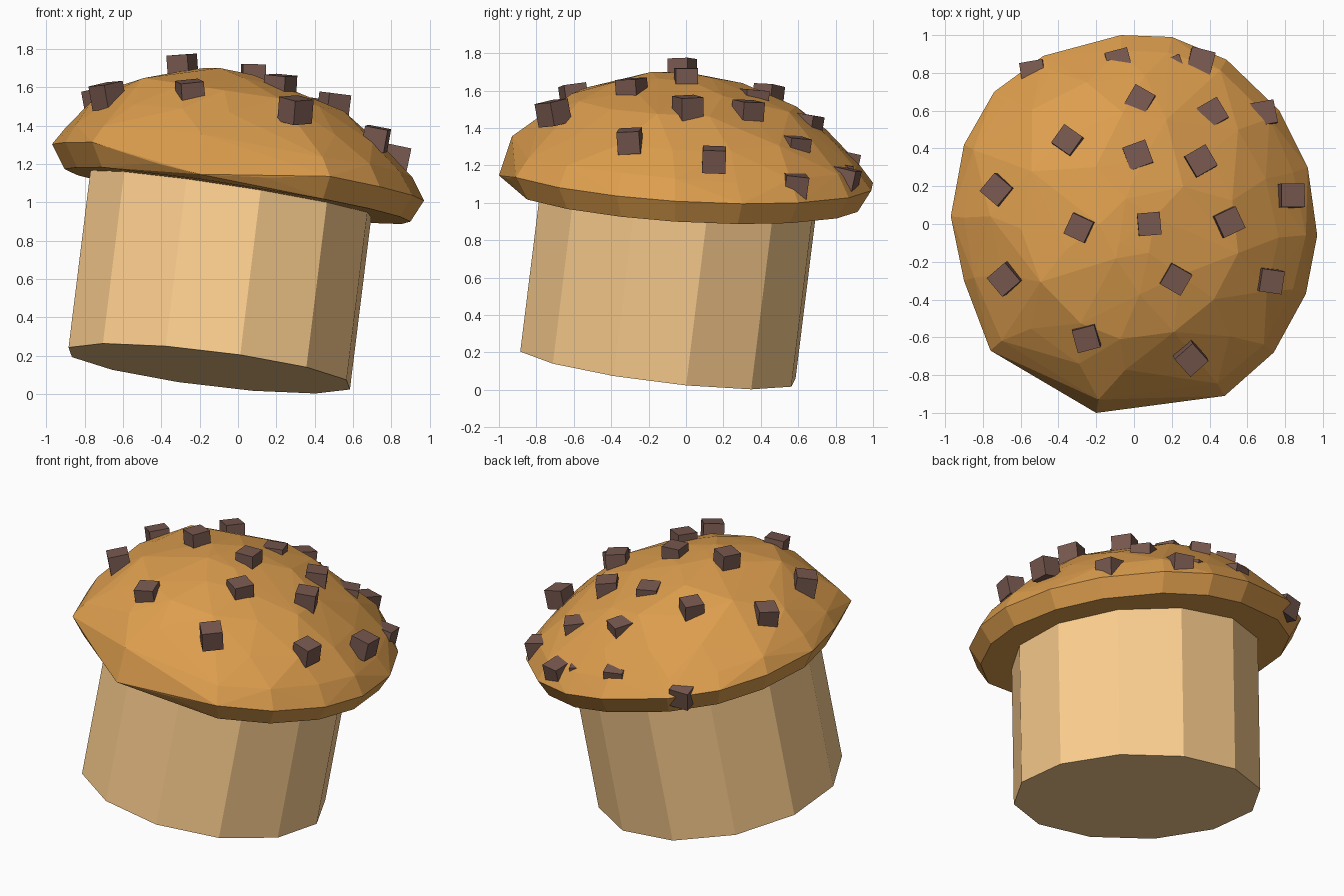
import bpy, bmesh, math, random
from mathutils import Vector, Euler, Matrix

if "Cube" in bpy.data.objects:
    bpy.data.objects.remove(bpy.data.objects["Cube"])

random.seed(4)


def material(name, rgb):
    m = bpy.data.materials.new(name)
    m.diffuse_color = (*rgb, 1)
    m.use_nodes = True
    m.node_tree.nodes["Principled BSDF"].inputs["Base Color"].default_value = m.diffuse_color
    return m


def add_object(name, bm, mat):
    bmesh.ops.recalc_face_normals(bm, faces=bm.faces[:])
    me = bpy.data.meshes.new(name)
    bm.to_mesh(me)
    bm.free()
    me.materials.append(mat)
    ob = bpy.data.objects.new(name, me)
    bpy.context.collection.objects.link(ob)
    return ob


cup_mat = material("pale_cake", (1.0, 0.63, 0.28))
top_mat = material("golden_crust", (0.72, 0.34, 0.075))
chip_mat = material("chocolate", (0.185, 0.098, 0.077))

# Tilted twelve-sided cup
axis = Vector((0.122, 0.122, 0.985)).normalized()
base = Vector((-0.15, -0.15, 0.133))
length = 1.05
tilt = Vector((0, 0, 1)).rotation_difference(axis).to_matrix().to_4x4()
bm = bmesh.new()
bmesh.ops.create_cone(bm, cap_ends=True, segments=12, radius1=0.757, radius2=0.757, depth=length)
bm.verts.ensure_lookup_table()
first = bm.verts[0].co
spin = math.radians(12) - math.atan2(first.y, first.x)
bm.transform(Matrix.Translation(base + axis * length / 2) @ tilt @ Matrix.Rotation(spin, 4, 'Z'))
add_object("cup", bm, cup_mat)

# Lumpy crust: outline scaled up a dome profile, wrapped in faceted hull
outline = [(-0.07, 1.0), (0.2, 0.99), (0.49, 0.87), (0.77, 0.6), (0.92, 0.3), (0.97, -0.06),
           (0.91, -0.37), (0.74, -0.68), (0.48, -0.91), (0.15, -0.95), (-0.2, -1.0),
           (-0.42, -0.87), (-0.76, -0.67), (-0.9, -0.3), (-0.97, 0.04), (-0.9, 0.42),
           (-0.74, 0.7), (-0.48, 0.89)]
rim_drop = {9: 0.06, 10: 0.10, 11: 0.07}  # drooping front of the rim


def outline_at(t):
    i = int(t) % len(outline)
    a, b = Vector(outline[i]), Vector(outline[(i + 1) % len(outline)])
    return a.lerp(b, t - int(t))


# Scale, height above rim plane, point count, jitter
rings = [(0.93, -0.12, 18, 0.0), (1.0, 0.0, 18, 0.0), (0.93, 0.105, 18, 0.012), (0.79, 0.245, 16, 0.02),
         (0.59, 0.38, 13, 0.02), (0.36, 0.465, 9, 0.012), (0.16, 0.515, 5, 0.008)]
bm = bmesh.new()
for k, (s, h, n, jit) in enumerate(rings):
    shift = 0.5 * (k % 2) if k > 1 else 0
    for i in range(n):
        p = outline_at((i + shift) * len(outline) / n)
        f = s + random.uniform(-jit, jit)
        x, y = p.x * f - 0.04 * (1 - s), p.y * f - 0.04 * (1 - s)
        z = 1.155 - 0.155 * x - 0.06 * y + h + random.uniform(-jit, jit)
        if k == 1:
            z -= rim_drop.get(i, 0)
        bm.verts.new((x, y, z))
bm.verts.new((-0.08, -0.1, 1.695))
bmesh.ops.convex_hull(bm, input=bm.verts[:])
bmesh.ops.delete(bm, geom=[v for v in bm.verts if not v.link_faces], context='VERTS')
add_object("muffin_top", bm, top_mat)

# Chocolate chips, some sunk deep into the back: x, y, z, turn in degrees
chips = [(-0.29, -0.02, 1.71, -25), (0.08, 0.0, 1.66, 5), (0.5, 0.01, 1.505, 25), (0.83, 0.15, 1.23, 0),
         (-0.68, -0.29, 1.555, 40), (0.22, -0.29, 1.60, -30), (0.72, -0.30, 1.33, -8),
         (-0.25, -0.6, 1.57, 15), (0.3, -0.71, 1.48, 42), (-0.72, 0.18, 1.53, -40),
         (-0.35, 0.44, 1.57, -35), (0.02, 0.36, 1.54, 20), (0.35, 0.33, 1.48, 30),
         (0.03, 0.65, 1.41, -30), (0.41, 0.58, 1.29, 30), (0.68, 0.58, 1.09, 10),
         (0.35, 0.85, 1.12, -15), (0.2, 0.81, 1.15, 20), (-0.08, 0.85, 1.21, 15), (-0.53, 0.79, 1.18, 10)]
for i, (x, y, z, deg) in enumerate(chips):
    bm = bmesh.new()
    bmesh.ops.create_cube(bm, size=random.uniform(0.12, 0.13))
    # Lean slightly with the dome's slope
    lean = Euler((-0.25 * y, 0.25 * x, 0)).to_matrix().to_4x4()
    bm.transform(Matrix.Translation((x, y, z)) @ lean @ Matrix.Rotation(math.radians(deg), 4, 'Z'))
    add_object(f"chocolate_chip_{i + 1}", bm, chip_mat)
